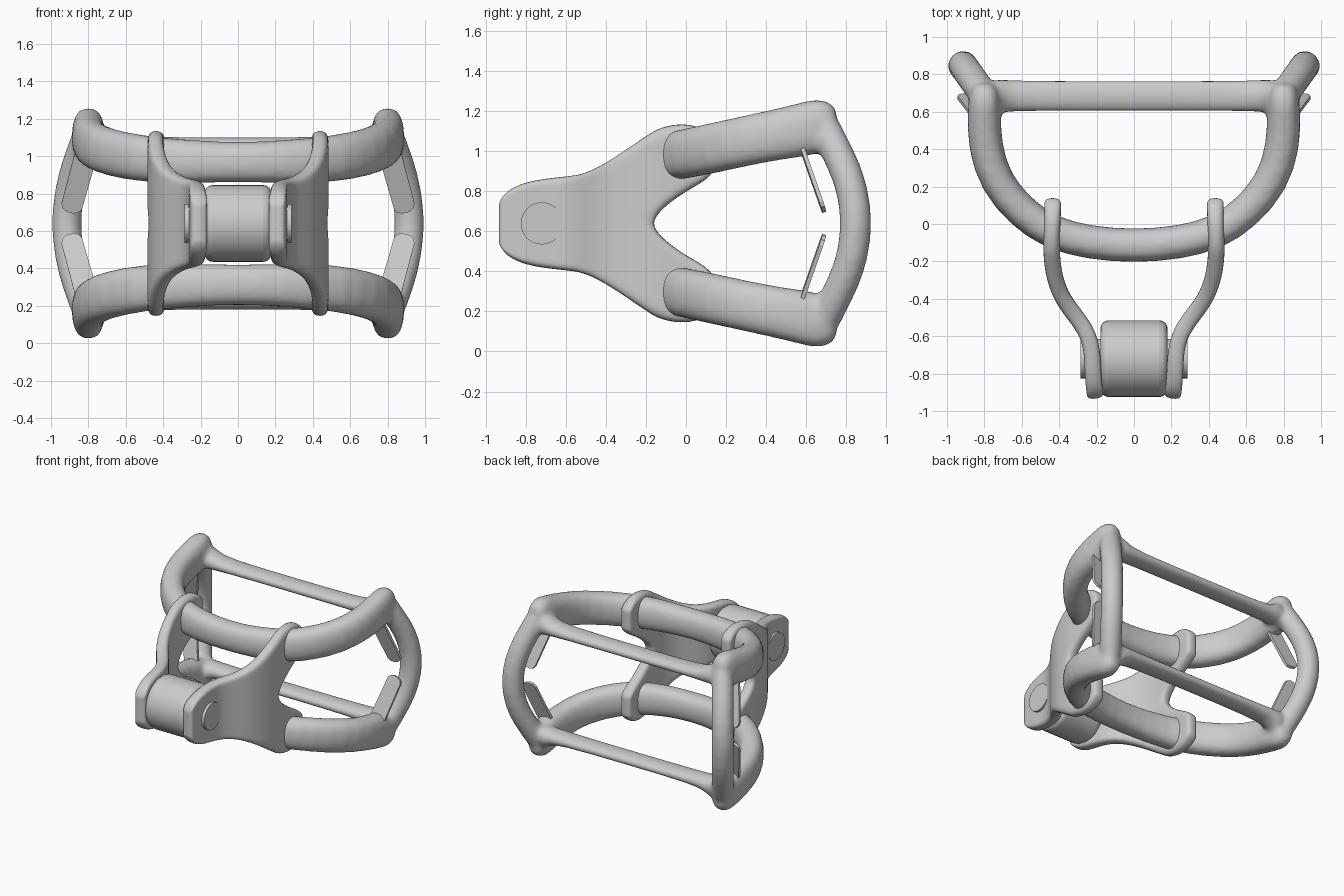
import bpy, bmesh, math
from mathutils import Vector

if "Cube" in bpy.data.objects:
    bpy.data.objects.remove(bpy.data.objects["Cube"])

ZC = 0.64  # mid-height symmetry plane


def make_object(name, bm, loc=(0, 0, 0)):
    bmesh.ops.recalc_face_normals(bm, faces=bm.faces)
    me = bpy.data.meshes.new(name)
    bm.to_mesh(me)
    bm.free()
    ob = bpy.data.objects.new(name, me)
    ob.location = loc
    bpy.context.collection.objects.link(ob)
    return ob


def smooth(ob, angle=40):
    bpy.ops.object.select_all(action='DESELECT')
    bpy.context.view_layer.objects.active = ob
    ob.select_set(True)
    bpy.ops.object.shade_smooth_by_angle(angle=math.radians(angle))


def tube(bm, secs, up, power=1.0, n=12):
    """Closed tube through sections (x, y, z, half_width, half_height)."""
    pts = [Vector(s[:3]) for s in secs]
    rings = []
    for i, s in enumerate(secs):
        t = (pts[min(i + 1, len(pts) - 1)] - pts[max(i - 1, 0)]).normalized()
        side = t.cross(Vector(up)).normalized()
        v = side.cross(t)
        ring = []
        for k in range(n):
            a = 2 * math.pi * k / n
            c, d = math.cos(a), math.sin(a)
            c = math.copysign(abs(c) ** power, c)
            d = math.copysign(abs(d) ** power, d)
            ring.append(bm.verts.new(pts[i] + (side * c * s[3] + v * d * s[4]) * 1.04))
        rings.append(ring)
    for r, q in zip(rings, rings[1:]):
        for k in range(n):
            bm.faces.new((r[k], r[(k + 1) % n], q[(k + 1) % n], q[k]))
    bm.faces.new(rings[0])
    bm.faces.new(rings[-1])


def mirrored(half):
    return [(-s[0],) + s[1:] for s in reversed(half[1:])] + half


def flip(secs):
    return [(s[0], s[1], 2 * ZC - s[2], s[3], s[4]) for s in secs]


# Frame: two bows, two back rods and two side arcs fused together
bow = mirrored([(0, -.12, .967, .09, .105), (.25, -.10, .97, .09, .115),
                (.45, -.045, .98, .09, .123), (.6, .06, 1.0, .09, .125),
                (.74, .22, 1.035, .09, .125), (.8, .42, 1.078, .092, .125),
                (.80, .6, 1.11, .088, .135), (.80, .68, 1.135, .085, .135),
                (.80, .765, 1.13, .06, .10)])
rod = mirrored([(0, .685, 1.06, .085, .04), (.6, .685, 1.06, .085, .042),
                (.7, .685, 1.07, .09, .065), (.79, .685, 1.1, .09, .11)])
arc_half = [(.92, .853, ZC, .08, .08), (.905, .835, .80, .08, .08),
            (.87, .785, .94, .08, .08), (.825, .72, 1.06, .08, .08),
            (.795, .68, 1.17, .075, .075)]
arc = flip(arc_half)[:0:-1] + arc_half

bm = bmesh.new()
for part, power in ((bow, .8), (rod, 1)):
    tube(bm, part, (0, 0, 1), power)
    tube(bm, flip(part), (0, 0, 1), power)
for s in (-1, 1):
    tube(bm, [(s * p[0],) + p[1:] for p in arc], (1, 0, 0))
frame = make_object("tube_frame", bm)
frame.modifiers.new("round", 'SUBSURF').levels = 1
m = frame.modifiers.new("fuse", 'REMESH')
m.mode, m.voxel_size, m.use_smooth_shade = 'VOXEL', 0.018, True
m = frame.modifiers.new("blend", 'SMOOTH')
m.factor, m.iterations = 0.5, 6
for p in frame.data.polygons:
    p.use_smooth = True

# Forked side plates: stations (y, x, top, bottom) above mid-height
stations = [(-.935, .205, .10, 0), (-.90, .21, .165, 0), (-.80, .22, .21, 0),
            (-.68, .222, .228, 0), (-.58, .25, .238, 0), (-.50, .305, .25, 0),
            (-.40, .385, .30, 0), (-.28, .428, .385, 0), (-.17, .44, .46, 0),
            (-.13, .44, .48, .06), (-.05, .44, .50, .125), (.04, .435, .495, .18),
            (.10, .435, .465, .215), (.14, .435, .42, .26)]
bm = bmesh.new()
rows = 5
cols = [[bm.verts.new((x, y, b + (t - b) * r / rows)) for r in range(rows + 1)]
        for y, x, t, b in stations]
for c, d in zip(cols, cols[1:]):
    for r in range(rows):
        bm.faces.new((c[r], c[r + 1], d[r + 1], d[r]))
plates = make_object("fork_plates", bm, (0, 0, ZC))
m = plates.modifiers.new("mirror", 'MIRROR')
m.use_axis = (True, False, True)
m = plates.modifiers.new("thick", 'SOLIDIFY')
m.thickness, m.offset = 0.088, 0
m = plates.modifiers.new("round", 'SUBSURF')
m.levels = m.render_levels = 2
for p in plates.data.polygons:
    p.use_smooth = True


# Roller and the pin through it
def cylinder(name, radius, length, bevel):
    bpy.ops.mesh.primitive_cylinder_add(vertices=40, radius=radius, depth=length,
                                        location=(0, -.72, ZC),
                                        rotation=(0, math.pi / 2, 0))
    ob = bpy.context.object
    ob.name = name
    if bevel:
        m = ob.modifiers.new("bevel", 'BEVEL')
        m.width, m.segments = bevel, 4
    smooth(ob)


cylinder("roller", .205, .36, .045)
cylinder("pin", .105, .57, 0)

# Thin tabs beside the side arcs, round at the free end
bm = bmesh.new()
top, tip = Vector((.815, .585, 1.0)), Vector((.898, .69, .70))
axis = (tip - top).normalized()
wide = Vector((1, .05, 0))
wide = (wide - axis * wide.dot(axis)).normalized()
outline = [(-.06, 0), (-.057, .29), (-.045, .315), (-.02, .328),
           (.02, .328), (.045, .315), (.057, .29), (.06, 0)]
bm.faces.new([bm.verts.new(top + wide * a + axis * b - Vector((0, 0, ZC)))
              for a, b in outline])
tabs = make_object("side_tabs", bm, (0, 0, ZC))
m = tabs.modifiers.new("mirror", 'MIRROR')
m.use_axis = (True, False, True)
m = tabs.modifiers.new("thick", 'SOLIDIFY')
m.thickness, m.offset = 0.02, 0
